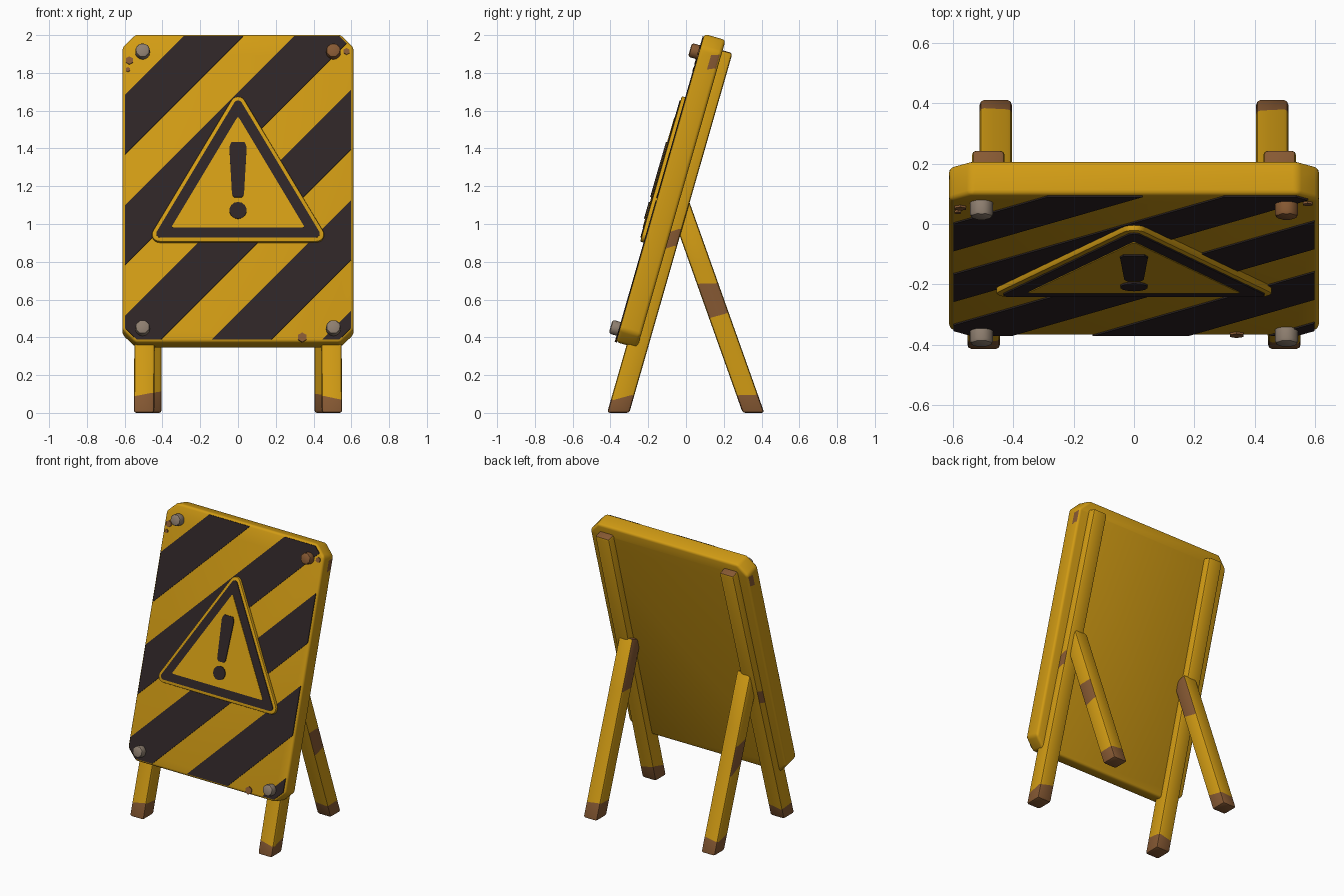
import bpy, bmesh, math
from mathutils import Matrix, Vector

if "Cube" in bpy.data.objects:
    bpy.data.objects.remove(bpy.data.objects["Cube"])

def mat(name, r, g, b):
    m = bpy.data.materials.new(name)
    m.diffuse_color = (r, g, b, 1)
    m.use_nodes = True
    m.node_tree.nodes["Principled BSDF"].inputs["Base Color"].default_value = m.diffuse_color
    return m

YELLOW = mat("yellow paint", 0.64, 0.33, 0.007)
DARK = mat("dark paint", 0.027, 0.018, 0.019)
RUST = mat("rust", 0.24, 0.10, 0.033)
STEEL = mat("worn steel", 0.27, 0.21, 0.16)

# Tilted frame of the board: local x, up the board, out of the front face
T = math.radians(16)
S, C = math.sin(T), math.cos(T)
BOARD = Matrix(((1, 0, 0, 0), (0, S, -C, -0.478), (0, C, S, 0), (0, 0, 0, 1)))

def cut(bm, co, no, clear=False):
    bmesh.ops.bisect_plane(bm, geom=bm.verts[:] + bm.edges[:] + bm.faces[:],
                           plane_co=co, plane_no=no, clear_inner=clear)

def finish(name, bm, mats, bevel=0, segs=2, rule=None):
    bmesh.ops.recalc_face_normals(bm, faces=bm.faces[:])
    bm.normal_update()
    if rule:
        for f in bm.faces:
            f.material_index = 1 if rule(f.calc_center_median(), f.normal) else 0
    if bevel:
        sharp = [e for e in bm.edges if e.calc_face_angle(0) > 0.5]
        bmesh.ops.bevel(bm, geom=sharp, offset=bevel, segments=segs, profile=0.5,
                        affect='EDGES', clamp_overlap=True, material=-1)
    me = bpy.data.meshes.new(name)
    bm.to_mesh(me)
    bm.free()
    for m in mats:
        me.materials.append(m)
    ob = bpy.data.objects.new(name, me)
    bpy.context.collection.objects.link(ob)
    bpy.ops.object.select_all(action='DESELECT')
    ob.select_set(True)
    bpy.context.view_layer.objects.active = ob
    bpy.ops.object.shade_smooth_by_angle(angle=math.radians(35))
    return ob

def polygon(points):
    bm = bmesh.new()
    bm.faces.new([bm.verts.new((x, v, 0)) for x, v in points])
    return bm

def extrude(bm, w0, w1):
    """Turn a flat outline into a plate from depth w0 to w1 on the board."""
    bmesh.ops.translate(bm, vec=(0, 0, w0), verts=bm.verts[:])
    g = bmesh.ops.extrude_face_region(bm, geom=bm.faces[:], use_keep_orig=True)
    top = [v for v in g["geom"] if isinstance(v, bmesh.types.BMVert)]
    bmesh.ops.translate(bm, vec=(0, 0, w1 - w0), verts=top)
    return bm

def plate(name, points, w0, w1, m, bevel=0, segs=2):
    bm = extrude(polygon(points), w0, w1)
    bm.transform(BOARD)
    return finish(name, bm, [m], bevel, segs)

def outline(inset):
    """Board outline with clipped corners."""
    x, b, t, c = 0.612 - inset, 0.39 + inset, 2.087 - inset, 0.07 - inset * 0.6
    return [(-x + c, b), (x - c, b), (x, b + c), (x, t - c),
            (x - c, t), (-x + c, t), (-x, t - c), (-x, b + c)]

def round_triangle(R, r, cv=1.217):
    pts = []
    for k in range(3):
        a = math.radians(90 + 120 * k)
        for i in range(7):
            t = a + math.radians(-60 + 20 * i)
            pts.append(((R - 2 * r) * math.cos(a) + r * math.cos(t),
                        cv + (R - 2 * r) * math.sin(a) + r * math.sin(t)))
    return pts

def disc(x, v, r, n):
    return [(x + r * math.cos(2 * math.pi * (i + .5) / n),
             v + r * math.sin(2 * math.pi * (i + .5) / n)) for i in range(n)]

# Board, with rust patches on its upper side edges
bm = extrude(polygon(outline(0)), -0.117, 0)
for v in (1.89, 1.97):
    cut(bm, (0, v, 0), (0, 1, 0.3))
cut(bm, (0, 0, -0.065), (0, 0, 1))
bm.transform(BOARD)
INV = BOARD.inverted()
def board_rust(c, n):
    p = INV @ c
    return abs(n.x) > 0.9 and 1.9 < p.y + 0.3 * p.z < 1.97 and p.z < -0.065
bm.normal_update()
finish("board", bm, [YELLOW, RUST], 0.024, 3, board_rust)

# Diagonal dark stripes: outline clipped to bands of constant z - x
for i in range(5):
    lo = -0.375 + 0.585 * i
    bm = polygon(outline(0.014))
    n = Vector((-1, C, 0))
    for c, s in ((lo, 1), (lo + 0.315, -1)):
        cut(bm, (0, c / C, 0), n * s, True)
    extrude(bm, -0.01, 0.005)
    bm.transform(BOARD)
    finish("stripe", bm, [DARK])

# Warning triangle in layers, and its exclamation mark
plate("triangle_plate", round_triangle(0.56, 0.04), -0.01, 0.024, YELLOW, 0.006)
plate("triangle_border", round_triangle(0.518, 0.022), 0.02, 0.029, DARK)
plate("triangle_centre", round_triangle(0.408, 0.006), 0.025, 0.032, YELLOW)
plate("mark_bar", [(-0.022, 1.178), (0.022, 1.178), (0.032, 1.195), (0.046, 1.455),
                   (0.034, 1.482), (-0.034, 1.482), (-0.046, 1.455), (-0.032, 1.195)],
      0.03, 0.038, DARK)
plate("mark_dot", disc(0, 1.105, 0.046, 14), 0.03, 0.038, DARK)

# Small rust chips near the board edges
for x, v, r in ((-0.575, 1.94, 0.022), (-0.583, 1.89, 0.013), (0.34, 0.415, 0.026),
                (0.575, 1.99, 0.018)):
    plate("rust_chip", disc(x, v, r, 6), -0.005, 0.007, RUST)

# Corner bolts
for x in (-0.505, 0.505):
    for v in (0.461, 1.985):
        m = RUST if x > 0 and v > 1 else STEEL
        plate("bolt", disc(x, v, 0.041, 8), -0.02, 0.05, m, 0.012)

def leg(name, foot, top, w, d, cuts, rule):
    """Square bar from foot to top, cut flat at the ground."""
    foot, top = Vector(foot), Vector(top)
    axis = (top - foot).normalized()
    side = Vector((1, 0, 0))
    side = (side - axis * side.dot(axis)).normalized()
    start = foot - axis * 0.1
    L = (top - start).length
    rot = Matrix((side, axis.cross(side), axis)).transposed().to_4x4()
    bm = bmesh.new()
    bmesh.ops.create_cube(bm, size=1)
    bm.transform(Matrix.Translation((start + top) / 2) @ rot @ Matrix.Diagonal((w, d, L, 1)))
    cut(bm, (0, 0, 0), (0, 0, 1), True)
    bmesh.ops.holes_fill(bm, edges=bm.edges[:], sides=0)
    for z, tilt in cuts:
        p = foot + axis * (z / axis.z)
        cut(bm, p, (tilt, -tilt, 1))
    finish(name, bm, [YELLOW, RUST], 0.014, 2, rule)

# Front and rear legs, mirrored, with rusty feet and patches
for s in (-1, 1):
    def front_rule(c, n):
        return c.z < 0.1 or n.z > 0.7 or (n.x * s > 0.9 and 0.87 < c.z < 0.98)
    f0 = BOARD @ Vector((s * 0.4975, 0, -0.1145))
    f0 = f0 + Vector((0, S, C)) * (-f0.z / C)
    f1 = BOARD @ Vector((s * 0.482, 2.03, -0.1145))
    leg("front_leg", f0, f1, 0.108, 0.113,
        ((0.09, 0.15 * s), (0.88, 0.2), (0.97, 0.2)), front_rule)

    def rear_rule(c, n):
        return (c.z < 0.1 or (n.x * s > 0.9 and 0.51 < c.z < 0.72)
                or (n.x * s < -0.9 and c.z > 0.8) or (n.z > 0.7))
    leg("rear_leg", (s * 0.4575, 0.3575, 0), (s * 0.4575, -0.037, 1.11), 0.106, 0.108,
        ((0.1, 0.1 * s), (0.53, 0.3 * s), (0.69, 0.1 * s), (0.79, 0.1 * s)), rear_rule)
